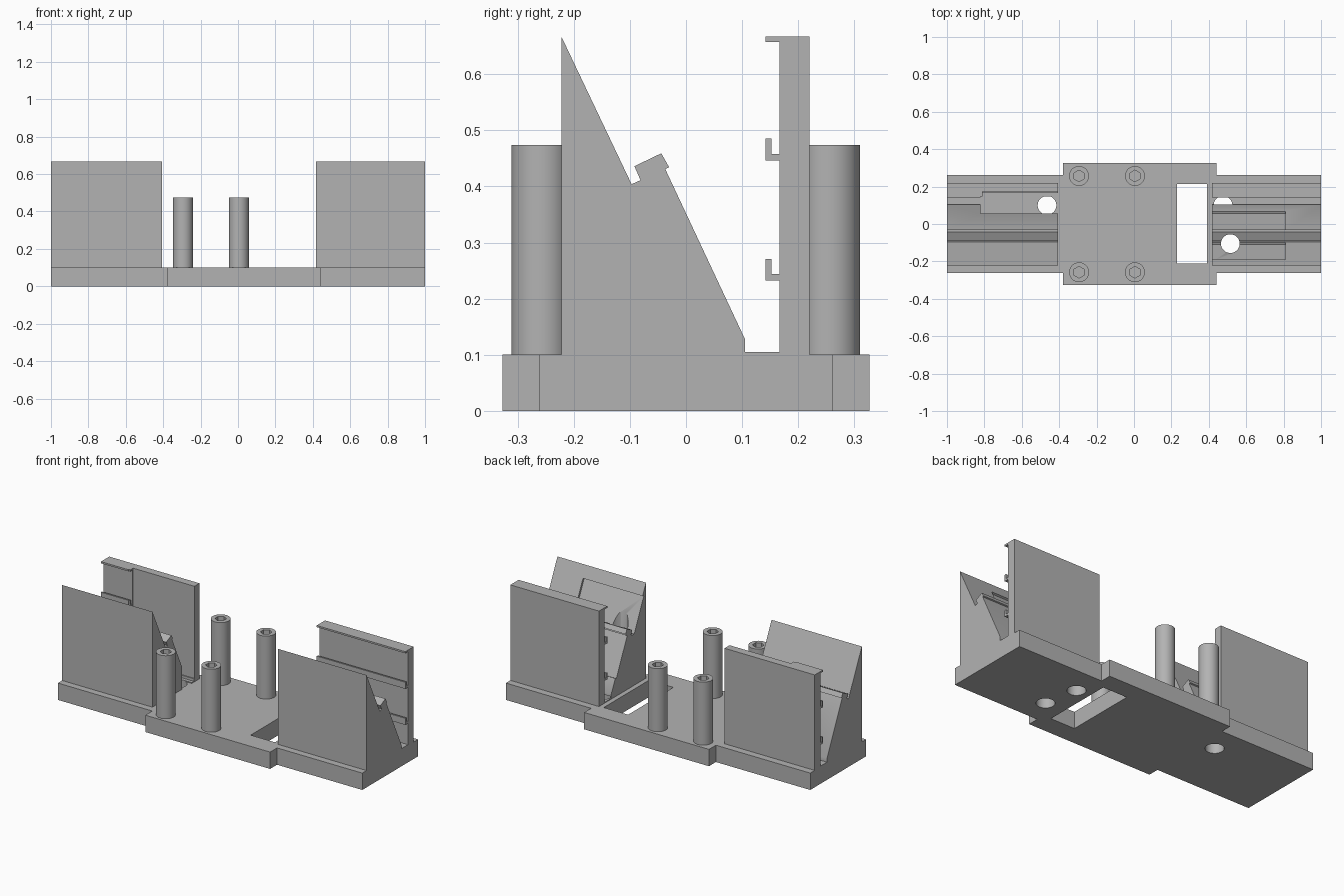
import bpy
import bmesh
import math

old = bpy.data.objects.get("Cube")
if old:
    bpy.data.objects.remove(old, do_unlink=True)

grey = bpy.data.materials.new("plain grey")
grey.use_nodes = True
color = (0.45, 0.45, 0.45, 1)
grey.diffuse_color = color
grey.node_tree.nodes["Principled BSDF"].inputs["Base Color"].default_value = color


def prism(name, points, axis, start, end):
    """Extrude an outline: (y, z) points along x, or (x, y) points along z."""
    bm = bmesh.new()
    place = (lambda a, b: (start, a, b)) if axis == "x" else (lambda a, b: (a, b, start))
    face = bm.faces.new([bm.verts.new(place(a, b)) for a, b in points])
    new = bmesh.ops.extrude_face_region(bm, geom=[face])["geom"]
    step = (end - start, 0, 0) if axis == "x" else (0, 0, end - start)
    bmesh.ops.translate(bm, vec=step, verts=[v for v in new if isinstance(v, bmesh.types.BMVert)])
    bmesh.ops.recalc_face_normals(bm, faces=bm.faces)
    mesh = bpy.data.meshes.new(name)
    bm.to_mesh(mesh)
    bm.free()
    mesh.materials.append(grey)
    obj = bpy.data.objects.new(name, mesh)
    bpy.context.collection.objects.link(obj)
    return obj


def box(name, x, y, z):
    corners = [(x[0], y[0]), (x[1], y[0]), (x[1], y[1]), (x[0], y[1])]
    return prism(name, corners, "z", *z)


def cylinder(name, x, y, radius, z, sides=48):
    turn = [2 * math.pi * (i + 0.5) / sides for i in range(sides)]
    ring = [(x + radius * math.cos(t), y + radius * math.sin(t)) for t in turn]
    return prism(name, ring, "z", *z)


def cut(target, *cutters):
    """Subtract the cutters, apply the result and remove them."""
    for cutter in cutters:
        mod = target.modifiers.new("cut", "BOOLEAN")
        mod.operation = "DIFFERENCE"
        mod.solver = "EXACT"
        mod.object = cutter
        cutter.hide_render = True
    bpy.context.view_layer.update()
    graph = bpy.context.evaluated_depsgraph_get()
    result = bpy.data.meshes.new_from_object(target.evaluated_get(graph))
    target.modifiers.clear()
    target.data = result
    for cutter in cutters:
        bpy.data.objects.remove(cutter, do_unlink=True)


def smooth(obj):
    bpy.ops.object.select_all(action="DESELECT")
    obj.select_set(True)
    bpy.context.view_layer.objects.active = obj
    bpy.ops.object.shade_smooth_by_angle(angle=math.radians(30))


# Base plate with a wider middle, a long slot and cable holes
TOP = 0.1
half = [(-1, -0.262), (-0.38, -0.262), (-0.38, -0.327),
        (0.44, -0.327), (0.44, -0.262), (1, -0.262)]
base = prism("base_plate", half + [(x, -y) for x, y in reversed(half)], "z", 0, TOP)
cut(base, box("slot", (0.23, 0.39), (-0.21, 0.215), (-0.1, 0.2)),
    *[cylinder("hole", x, y, 0.05, (-0.1, 0.2))
      for x, y in ((-0.465, 0.1), (0.515, -0.105), (0.476, 0.1))])
smooth(base)

# Cradle section: sloped wedge with a catch, floor, and hooked back wall
wedge = [(-0.222, TOP), (-0.222, 0.667), (-0.097, 0.404), (-0.081, 0.411),
         (-0.092, 0.436), (-0.044, 0.459), (-0.03, 0.434), (-0.037, 0.431),
         (0.105, 0.128), (0.105, 0.105), (0.167, 0.105)]
hooks = []
for z in (0.232, 0.446):
    hooks += [(0.167, z), (0.142, z), (0.142, z + 0.039), (0.152, z + 0.039),
              (0.152, z + 0.012), (0.167, z + 0.012)]
wall = [(0.167, 0.657), (0.142, 0.657), (0.142, 0.667), (0.22, 0.667), (0.22, TOP)]
cradle = wedge + hooks + wall
left_cradle = prism("left_cradle", cradle, "x", 0.418, 1)
right_cradle = prism("right_cradle", cradle, "x", -1, -0.407)


# Shallow pockets in the slopes of the left cradle
def slope_pocket(upper, lower, depth=0.012):
    ny, nz = 0.906, 0.423
    outline = [(y + ny * d, z + nz * d) for (y, z), d in
               ((upper, 0.01), (upper, -depth), (lower, -depth), (lower, 0.01))]
    return prism("pocket", outline, "x", 0.4, 0.81)


cut(left_cradle, slope_pocket((-0.19, 0.6), (-0.1, 0.41)),
    slope_pocket((-0.034, 0.425), (0.067, 0.209)),
    cylinder("hole", 0.515, -0.105, 0.05, (0.05, 0.8)),
    cylinder("hole", 0.476, 0.1, 0.05, (0.05, 0.115)))
smooth(left_cradle)

# The right cradle is relieved in its floor and along its back wall
cut(right_cradle, box("floor_pocket", (-0.82, -0.395), (0.056, 0.147), (0.09, 0.7)),
    box("wall_pocket", (-0.81, -0.4), (0.13, 0.173), (0.12, 0.7)))
smooth(right_cradle)

# Four hollow standoff posts with six-sided bores
for side, y in (("front", -0.258), ("back", 0.257)):
    for end, x in (("right", -0.294), ("left", 0.005)):
        post = cylinder(f"{side}_{end}_post", x, y, 0.053, (TOP, 0.474))
        cut(post, cylinder("bore", x, y, 0.031, (0.13, 0.6), 6))
        smooth(post)
